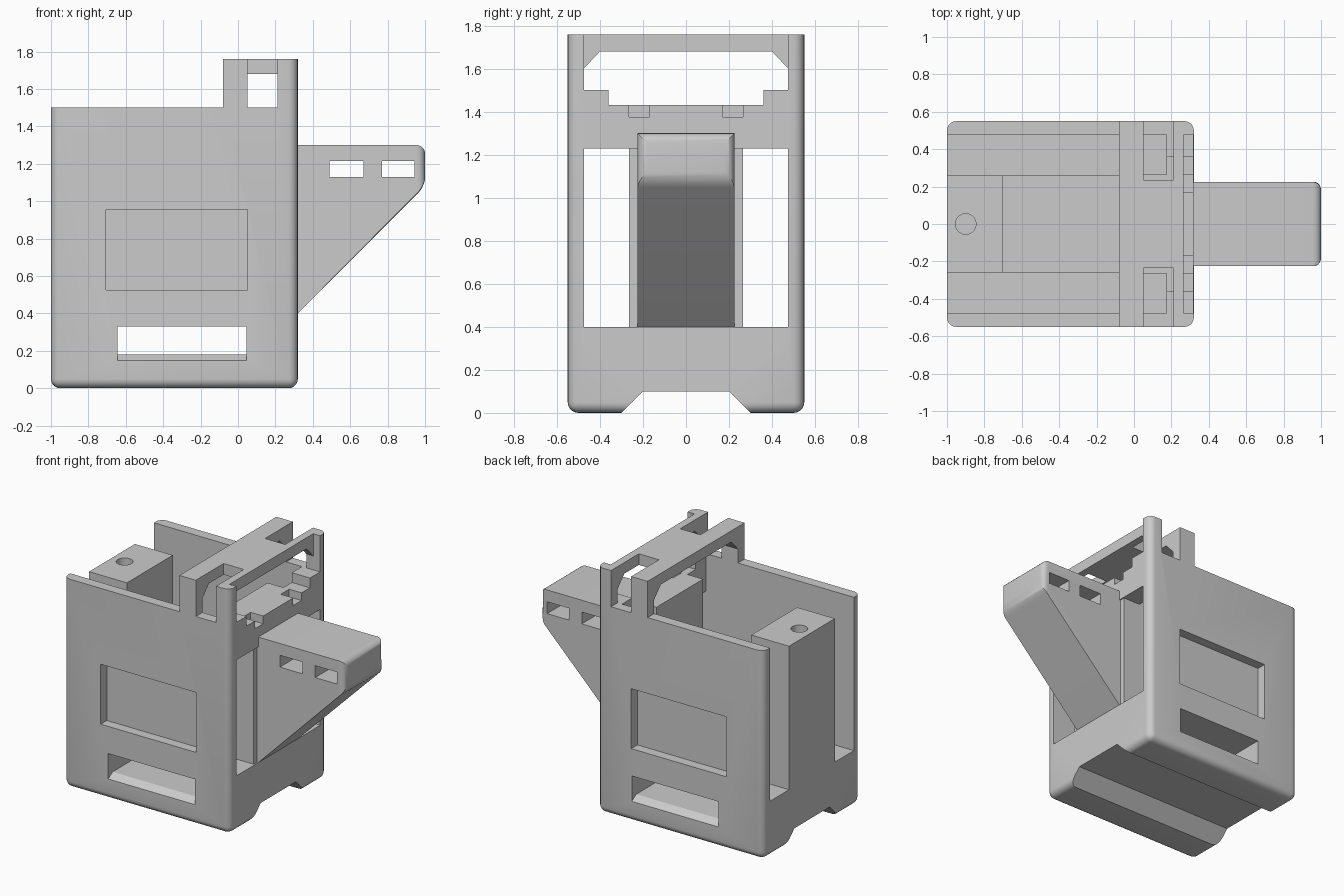
import bpy, bmesh
from mathutils import Vector

old = bpy.data.objects.get("Cube")
if old:
    bpy.data.objects.remove(old, do_unlink=True)

grey = bpy.data.materials.new("plain grey")
grey.use_nodes = True
COLOUR = (0.6, 0.6, 0.6, 1)
grey.diffuse_color = COLOUR
grey.node_tree.nodes["Principled BSDF"].inputs["Base Color"].default_value = COLOUR


def prism(name, axis, profile, lo, hi, round_rule=None, radius=0.05):
    """Extrude a 2D profile along an axis, rounding the edges picked by a rule."""
    place = {
        "x": lambda a, b, t: (t, a, b),
        "y": lambda a, b, t: (a, t, b),
        "z": lambda a, b, t: (a, b, t),
    }[axis]
    bm = bmesh.new()
    face = bm.faces.new([bm.verts.new(place(a, b, lo)) for a, b in profile])
    out = bmesh.ops.extrude_face_region(bm, geom=[face])
    moved = [v for v in out["geom"] if isinstance(v, bmesh.types.BMVert)]
    bmesh.ops.translate(bm, verts=moved, vec=Vector(place(0, 0, hi - lo)))
    bmesh.ops.recalc_face_normals(bm, faces=bm.faces)
    if round_rule:
        edges = [e for e in bm.edges if round_rule(e.verts[0].co, e.verts[1].co)]
        bmesh.ops.bevel(bm, geom=edges, offset=radius, segments=5,
                        profile=0.5, affect='EDGES', clamp_overlap=True)
    mesh = bpy.data.meshes.new(name)
    bm.to_mesh(mesh)
    bm.free()
    mesh.materials.append(grey)
    ob = bpy.data.objects.new(name, mesh)
    bpy.context.scene.collection.objects.link(ob)
    return ob


def box(name, x, y, z):
    return prism(name, "z", [(x[0], y[0]), (x[1], y[0]), (x[1], y[1]), (x[0], y[1])], *z)


def cut(target, cutter):
    """Subtract the cutter and throw it away."""
    mod = target.modifiers.new("cut", 'BOOLEAN')
    mod.operation = 'DIFFERENCE'
    mod.solver = 'EXACT'
    mod.object = cutter
    cutter.hide_render = True
    bpy.context.view_layer.objects.active = target
    bpy.ops.object.modifier_apply(modifier=mod.name)
    bpy.data.objects.remove(cutter, do_unlink=True)


def span(a, b, side):
    return (a, b) if side > 0 else (-b, -a)


# Outer shell: side outline with a raised bridge, rounded corners and base
def shell_edges(p, q):
    bottom = p.z < 0.01 and q.z < 0.01
    upright = abs(p.x - q.x) + abs(p.y - q.y) < 0.01 and (p.x < -0.9 or p.x > 0.3)
    return bottom or upright


shell = prism("shell", "y", [(-1, 0), (0.32, 0), (0.32, 1.76), (-0.08, 1.76),
                             (-0.08, 1.5), (-1, 1.5)], -0.55, 0.55, shell_edges)

# Inside space, with chamfers under the bridge
cut(shell, prism("inside_cut", "x", [(-0.475, 0.4), (0.475, 0.4), (0.475, 1.6), (0.4, 1.68),
                                     (-0.4, 1.68), (-0.475, 1.6)], -1.2, 0.5))
cut(shell, box("bridge_end_cut", (0.265, 0.5), (-0.475, 0.475), (1.45, 2)))
# Sunken floor between the columns
cut(shell, box("floor_cut", (-0.7, 0.05), (-0.26, 0.26), (0.37, 0.5)))
# Dovetail groove along the underside
cut(shell, prism("groove_cut", "x", [(-0.31, -0.01), (0.31, -0.01), (0.2, 0.1), (-0.2, 0.1)],
                 -1.2, 0.5))
# Cross slot through the base with sloping lips
cut(shell, prism("slot_cut", "x", [(-0.57, 0.135), (-0.5, 0.18), (0.5, 0.18), (0.57, 0.135),
                                   (0.57, 0.33), (-0.57, 0.33)], -0.645, 0.045))
for side in (-1, 1):
    # Bridge notches and shallow side panels
    cut(shell, box("notch_cut", (0.05, 0.21), span(0.235, 0.6, side), (1.5, 2)))
    cut(shell, box("panel_cut", (-0.705, 0.05), span(0.48, 0.6, side), (0.525, 0.955)))

# Rear column with a screw hole
rear_column = box("rear_column", (-1, -0.7), (-0.26, 0.26), (0.36, 1.43))
bpy.ops.mesh.primitive_cylinder_add(vertices=32, radius=0.055, depth=0.6,
                                    location=(-0.9, 0, 1.4))
cut(rear_column, bpy.context.object)

# Front column that carries the arm
front_column = box("front_column", (0.05, 0.31), (-0.265, 0.265), (0.36, 1.43))

# Cross rail with raised end tabs and two small notches
rail = prism("cross_rail", "x", [(-0.48, 1.23), (0.48, 1.23), (0.48, 1.5), (0.36, 1.5),
                                 (0.36, 1.43), (-0.36, 1.43), (-0.36, 1.5), (-0.48, 1.5)],
             0.175, 0.319)
for side in (-1, 1):
    for part in (rail, front_column):
        cut(part, box("rail_notch_cut", (0.22, 0.5), span(0.17, 0.265, side), (1.375, 1.6)))

# Projecting arm with a sloping underside and two side slots
arm = prism("arm", "y", [(0.3, 0.4), (0.32, 0.4), (1, 1.08), (1, 1.3), (0.3, 1.3)],
            -0.225, 0.225, lambda p, q: p.x > 0.99 and q.x > 0.99, 0.045)
for x in ((0.49, 0.67), (0.77, 0.945)):
    cut(arm, box("arm_slot_cut", x, (-0.4, 0.4), (1.13, 1.215)))

# Smooth the rounded edges only
bpy.ops.object.select_all(action='DESELECT')
for ob in (shell, rear_column, front_column, rail, arm):
    ob.select_set(True)
bpy.context.view_layer.objects.active = shell
bpy.ops.object.shade_smooth_by_angle()
